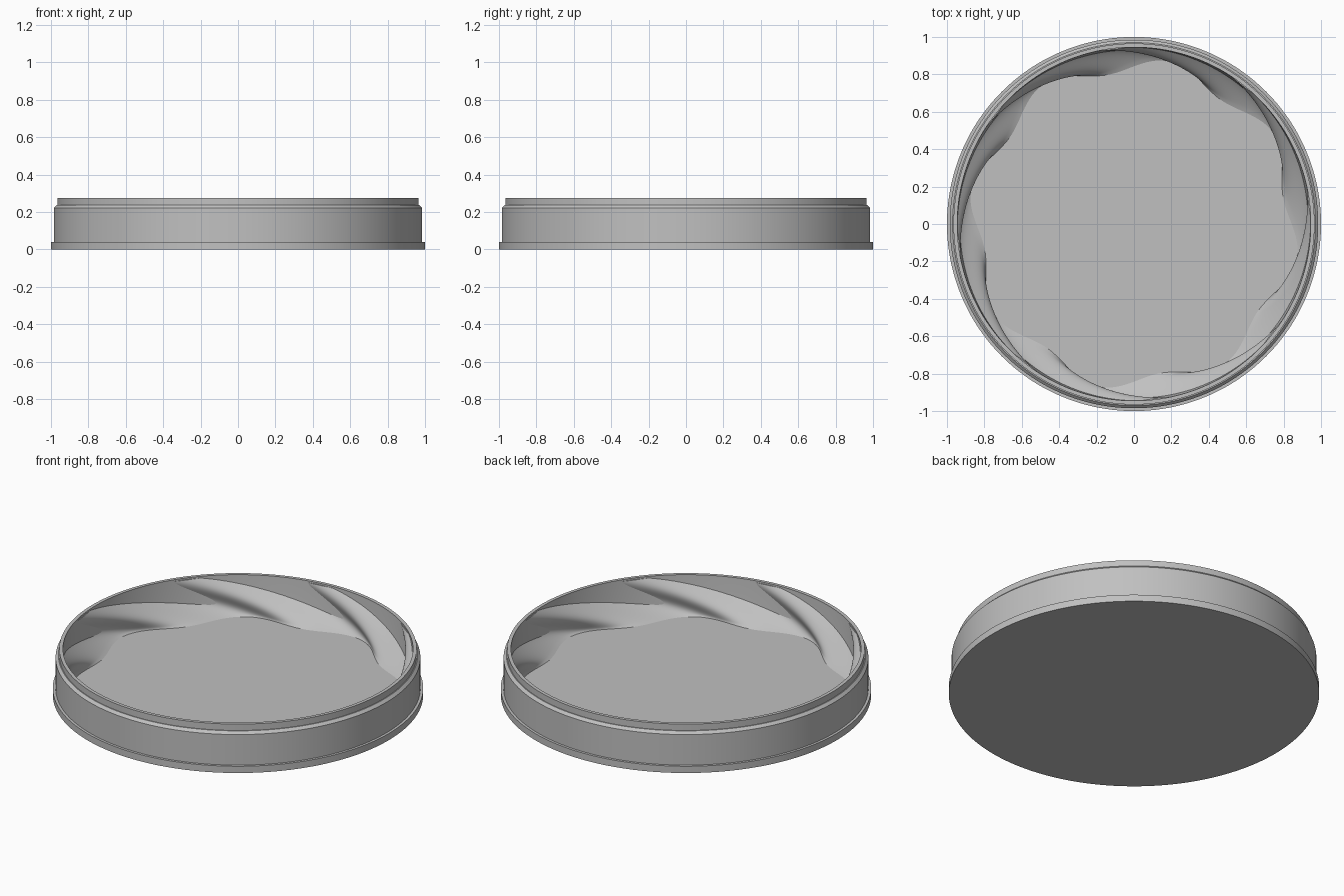
import bpy, bmesh, math

cube = bpy.data.objects.get("Cube")
if cube:
    bpy.data.objects.remove(cube, do_unlink=True)

SEGMENTS = 384
LOBES = 8
FLOOR_Z, WALL_TOP = 0.05, 0.265

# One plain grey for everything
grey = bpy.data.materials.new("plain grey")
grey.use_nodes = True
colour = (0.53, 0.53, 0.53, 1)
grey.diffuse_color = colour
grey.node_tree.nodes["Principled BSDF"].inputs["Base Color"].default_value = colour


def loft(name, rings, closed):
    """Skin rings, each a function of angle giving (radius, height)."""
    bm = bmesh.new()
    loops = []
    for ring in rings:
        loop = []
        for i in range(SEGMENTS):
            a = math.tau * i / SEGMENTS
            r, z = ring(a)
            loop.append(bm.verts.new((r * math.cos(a), r * math.sin(a), z)))
        loops.append(loop)
    pairs = list(zip(loops, loops[1:]))
    if closed:
        pairs.append((loops[-1], loops[0]))
    else:
        bm.faces.new(loops[0])
        bm.faces.new(loops[-1])
    for low, high in pairs:
        for i in range(SEGMENTS):
            j = (i + 1) % SEGMENTS
            bm.faces.new((low[i], low[j], high[j], high[i]))
    bmesh.ops.recalc_face_normals(bm, faces=bm.faces)
    mesh = bpy.data.meshes.new(name)
    bm.to_mesh(mesh)
    bm.free()
    mesh.materials.append(grey)
    obj = bpy.data.objects.new(name, mesh)
    bpy.context.collection.objects.link(obj)
    bpy.ops.object.select_all(action='DESELECT')
    obj.select_set(True)
    bpy.context.view_layer.objects.active = obj
    bpy.ops.object.shade_smooth_by_angle(angle=math.radians(30))
    return obj


def fixed(r, z):
    return lambda a: (r, z)


# Dish body: flanged base, stepped outer wall, sloping inner wall and floor
profile = [(1, 0), (1, 0.04), (0.985, 0.04), (0.985, 0.222), (0.97, 0.237),
           (0.965, 0.237), (0.965, 0.275), (0.945, 0.275),
           (0.945, WALL_TOP), (0.925, FLOOR_Z)]
loft("dish_body", [fixed(r, z) for r, z in profile], False)


# Twisted ridges: a wavy wall that turns and widens as it rises
def ridge_ring(t):
    crest_angle = math.radians(55 + 42 * t)
    crest = 0.81 + 0.13 * t ** 0.75
    depth = 0.04 - 0.015 * t

    def ring(a):
        wave = 1 - math.cos(LOBES * (a - crest_angle))
        return min(crest + depth * wave, 0.957), FLOOR_Z + t * (WALL_TOP - FLOOR_Z)
    return ring


ROWS = 30
rings = [ridge_ring(i / ROWS) for i in range(ROWS + 1)]
rings += [fixed(0.96, WALL_TOP), fixed(0.96, FLOOR_Z)]
loft("twisted_ridges", rings, True)
